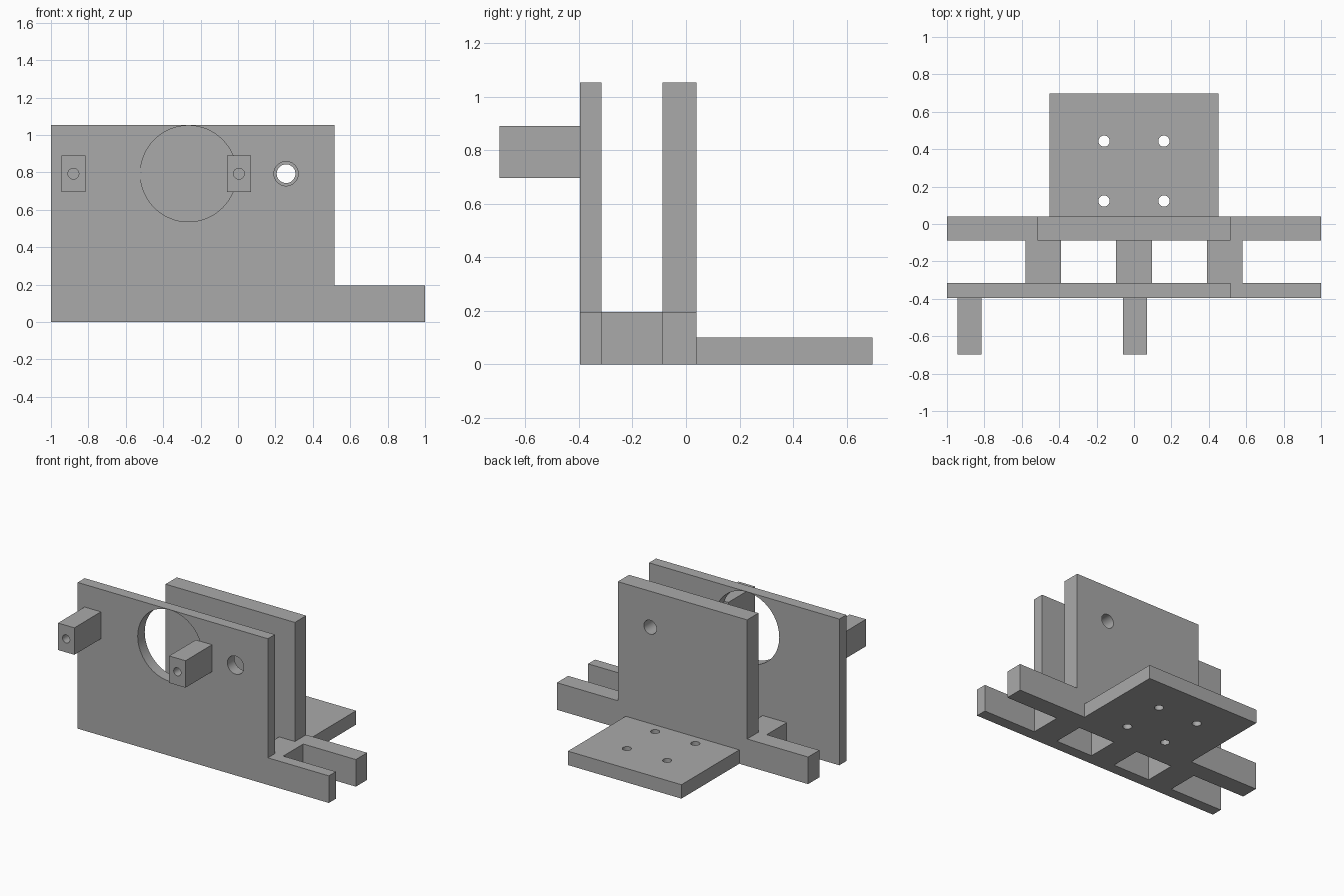
import bpy
import bmesh
from math import pi
from mathutils import Matrix, Vector

cube = bpy.data.objects.get("Cube")
if cube:
    bpy.data.objects.remove(cube, do_unlink=True)

grey = bpy.data.materials.new("plain grey")
grey.use_nodes = True
COLOUR = (0.4, 0.4, 0.4, 1)
grey.diffuse_color = COLOUR
grey.node_tree.nodes["Principled BSDF"].inputs["Base Color"].default_value = COLOUR

AXLE_Z = 0.793
FRONT, FRONT_IN, BACK_IN, BACK = -0.395, -0.315, -0.088, 0.04
RAIL_H = 0.195
TOP = 1.052


def finish(name, bm):
    bmesh.ops.recalc_face_normals(bm, faces=bm.faces)
    mesh = bpy.data.meshes.new(name)
    bm.to_mesh(mesh)
    bm.free()
    mesh.materials.append(grey)
    obj = bpy.data.objects.new(name, mesh)
    bpy.context.collection.objects.link(obj)
    return obj


def extrude(name, outline, offset):
    """Extrude a planar outline along an offset vector."""
    bm = bmesh.new()
    face = bm.faces.new([bm.verts.new(p) for p in outline])
    new = bmesh.ops.extrude_face_region(bm, geom=[face])["geom"]
    bmesh.ops.translate(bm, vec=offset, verts=[v for v in new if isinstance(v, bmesh.types.BMVert)])
    return finish(name, bm)


def upright(name, points, y0, y1):
    return extrude(name, [(x, y0, z) for x, z in points], Vector((0, y1 - y0, 0)))


def box(name, x0, x1, y0, y1, z0, z1):
    return upright(name, [(x0, z0), (x1, z0), (x1, z1), (x0, z1)], y0, y1)


def drill(obj, centre, radius, depth, along_y=True):
    """Cut a round hole and smooth its wall."""
    bm = bmesh.new()
    turn = Matrix.Rotation(pi / 2, 4, "X") if along_y else Matrix()
    bmesh.ops.create_cone(bm, cap_ends=True, segments=64, radius1=radius, radius2=radius,
                          depth=depth, matrix=Matrix.Translation(centre) @ turn)
    cutter = finish("hole_cutter", bm)
    mod = obj.modifiers.new("hole", "BOOLEAN")
    mod.operation = "DIFFERENCE"
    mod.solver = "EXACT"
    mod.object = cutter
    bpy.context.view_layer.update()
    graph = bpy.context.evaluated_depsgraph_get()
    cut = bpy.data.meshes.new_from_object(obj.evaluated_get(graph))
    obj.modifiers.clear()
    obj.data = cut
    bpy.data.objects.remove(cutter, do_unlink=True)


# Front wall with its low arm, large opening and axle hole
front_wall = upright("front_wall", [(-1, 0), (1, 0), (1, RAIL_H), (0.515, RAIL_H),
                                    (0.515, TOP), (-1, TOP)], FRONT, FRONT_IN)
drill(front_wall, (-0.265, FRONT, AXLE_Z), 0.257, 0.4)
drill(front_wall, (0.257, FRONT, AXLE_Z), 0.065, 0.4)

# Back wall rising from a full-width rail
half = [(1, 0), (1, RAIL_H), (0.515, RAIL_H), (0.515, TOP)]
back_wall = upright("back_wall", half + [(-x, z) for x, z in reversed(half)], BACK_IN, BACK)
drill(back_wall, (0.257, BACK, AXLE_Z), 0.05, 0.5)

# Cross ribs joining the walls
for side, x in (("right", -0.485), ("middle", 0), ("left", 0.485)):
    box(side + "_rib", x - 0.096, x + 0.096, FRONT_IN, BACK_IN, 0, RAIL_H)

# Mounting plate with four screw holes
plate = box("mounting_plate", -0.452, 0.452, BACK, 0.697, 0, 0.1)
for x in (-0.16, 0.16):
    for y in (0.123, 0.443):
        drill(plate, (x, y, 0.05), 0.03, 0.3, along_y=False)

# Front posts with blind pilot holes
for side, x in (("right", -0.88), ("left", 0.005)):
    post = box(side + "_post", x - 0.065, x + 0.065, -0.697, FRONT, AXLE_Z - 0.097, AXLE_Z + 0.097)
    drill(post, (x, -0.697, AXLE_Z), 0.029, 0.4)

# Smooth hole walls while keeping edges sharp
bpy.ops.object.select_all(action="DESELECT")
for obj in (front_wall, back_wall, plate):
    obj.select_set(True)
bpy.context.view_layer.objects.active = front_wall
bpy.ops.object.shade_smooth_by_angle(angle=pi / 6)
